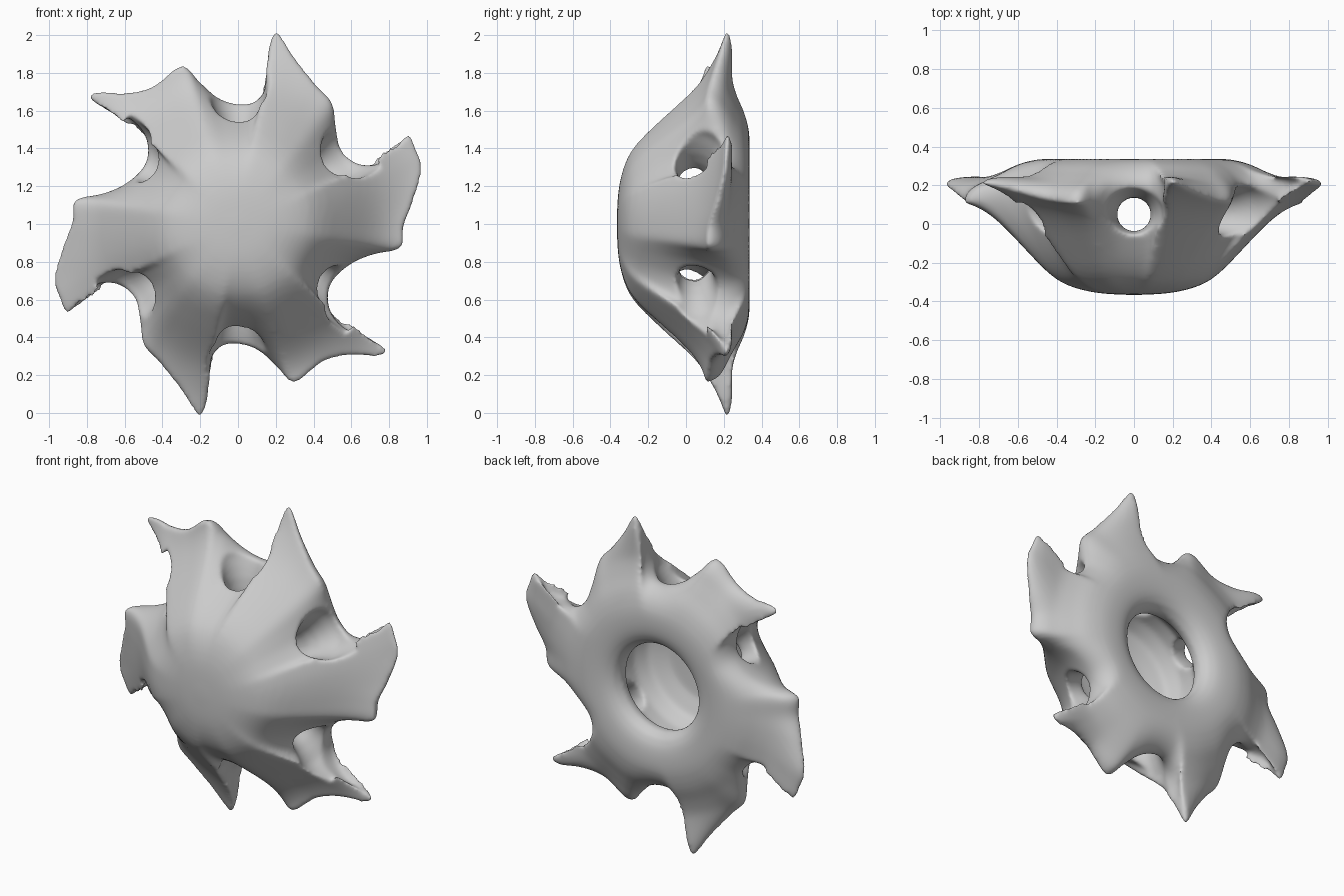
import bpy, bmesh, math
from mathutils import Vector

if "Cube" in bpy.data.objects:
    bpy.data.objects.remove(bpy.data.objects["Cube"])

# Half of the front outline (x, z from the centre, edge depth y); the other half is turned 180 degrees
HALF = [(0, .635, .2), (.095, .65, .2), (.15, .74, .2), (.165, .94, .2), (.2, 1.025, .215), (.24, .98, .2),
        (.31, .87, .17), (.42, .73, .13), (.5, .64, .12), (.52, .5, .17), (.55, .39, .2),
        (.635, .32, .2), (.73, .315, .2), (.82, .355, .2), (.9, .475, .22), (.955, .38, .21),
        (.975, .28, .2), (.93, .12, .16), (.88, -.01, .12), (.865, -.125, .11), (.72, -.16, .16),
        (.6, -.21, .2), (.5, -.3, .2), (.475, -.4, .2), (.51, -.5, .2), (.61, -.59, .2), (.73, -.63, .2),
        (.79, -.67, .21), (.74, -.705, .2), (.6, -.695, .17), (.45, -.73, .13), (.3, -.84, .1),
        (.21, -.76, .14), (.11, -.67, .19)]
FRONT = [(0, -.368), (.2, -.355), (.36, -.318), (.45, -.265), (.55, -.175), (.75, .015), (.9, .115), (1.05, .19)]
BACK = [(.25, .32), (.42, .335), (.5, .333), (.6, .31), (.7, .27), (.8, .247), (1.05, .27)]
CAVITY = [(.35, .325), (.3, .3), (.268, .25), (.275, .2), (.34, .15), (.41, .06), (.405, -.05),
          (.36, -.14), (.25, -.19), (.04, -.205)]
# Flared radial tunnel: distance from the centre, radius
TUNNEL = [(.28, .085), (.46, .088), (.53, .1), (.59, .12), (.65, .145), (.8, .17)]


def lookup(table, r):
    """Smooth curve through a table."""
    k = max(i for i in range(len(table) - 1) if i == 0 or r >= table[i][0])
    slope = []
    for i in (k, k + 1):
        a, b = table[max(i - 1, 0)], table[min(i + 1, len(table) - 1)]
        slope.append((b[1] - a[1]) / (b[0] - a[0]))
    (a, ya), (b, yb) = table[k], table[k + 1]
    h = b - a
    t = min(max((r - a) / h, 0), 1)
    return ((2 * t ** 3 - 3 * t * t + 1) * ya + (t ** 3 - 2 * t * t + t) * h * slope[0]
            + (3 * t * t - 2 * t ** 3) * yb + (t ** 3 - t * t) * h * slope[1])


def spline(points, steps):
    out, n = [], len(points)
    for i in range(n):
        a, b, c, d = (points[(i + k) % n] for k in (-1, 0, 1, 2))
        for j in range(steps):
            t = j / steps
            out.append(.5 * (2 * b + (c - a) * t + (2 * a - 5 * b + 4 * c - d) * t * t
                             + (3 * b - a - 3 * c + d) * t ** 3))
    return out


def loft(name, rings):
    """Closed solid through equal rings, capped at both ends."""
    bm = bmesh.new()
    vr = [[bm.verts.new(c) for c in ring] for ring in rings]
    count = len(rings[0])
    for a, b in zip(vr, vr[1:]):
        for i in range(count):
            j = (i + 1) % count
            bm.faces.new((a[i], a[j], b[j], b[i]))
    for ring in (vr[0], vr[-1]):
        hub = bm.verts.new(sum((v.co for v in ring), Vector()) / count)
        for i in range(count):
            bm.faces.new((ring[i], ring[(i + 1) % count], hub))
    bmesh.ops.recalc_face_normals(bm, faces=bm.faces)
    if bm.calc_volume(signed=True) < 0:
        bmesh.ops.reverse_faces(bm, faces=bm.faces)
    me = bpy.data.meshes.new(name)
    bm.to_mesh(me)
    bm.free()
    ob = bpy.data.objects.new(name, me)
    bpy.context.collection.objects.link(ob)
    return ob


def bake(ob, kind, minimum=1000, **settings):
    """Apply one modifier; keep the old mesh if the result is empty."""
    mod = ob.modifiers.new("step", kind)
    for key, value in settings.items():
        setattr(mod, key, value)
    bpy.context.view_layer.update()
    dg = bpy.context.evaluated_depsgraph_get()
    me = bpy.data.meshes.new_from_object(ob.evaluated_get(dg))
    ob.modifiers.remove(mod)
    if len(me.polygons) < minimum:
        return False
    ob.data = me
    return True


full = spline([Vector(p) for p in HALF] + [Vector((-x, -z, y)) for x, z, y in HALF], 5)
outline = [p.xy for p in full]
edge = [p.z for p in full]
N = len(outline)

# Smoothed spoke directions
ang = [math.atan2(p.y, p.x) for p in outline]
for i in range(1, N):
    while ang[i] - ang[i - 1] > math.pi:
        ang[i] -= 2 * math.pi
    while ang[i] - ang[i - 1] < -math.pi:
        ang[i] += 2 * math.pi
W = 22
dirs = []
for i in range(N):
    a = sum(ang[j % N] - 2 * math.pi * (j // N) for j in range(i - W, i + W + 1)) / (2 * W + 1)
    dirs.append(Vector((math.cos(a), math.sin(a))))


def ring_at(s, table, power, place):
    ring = []
    for o, d, e in zip(outline, dirs, edge):
        p = place(o, d, s)
        f = 1 - math.sqrt(max(0, 1 - s ** power))
        y = lookup(table, p.length)
        ring.append((p.x, y + (e - y) * f, p.y + 1))
    return ring


# Shell: front dome out to the outline, back in to the rim, then the cavity
n = 28
steps = [math.sin(math.pi / 2 * k / n) for k in range(n + 1)]
rings = [ring_at(s, FRONT, 5, lambda o, d, s: (d * (.55 * s)).lerp(o * s, s ** 1.5)) for s in steps[1:]]
rings += [ring_at(s, BACK, 4, lambda o, d, s: (d * .4).lerp(o, s)) for s in reversed(steps[:-1])]
rings += [[(d.x * r, y, d.y * r + 1) for d in dirs] for r, y in CAVITY]
shell = loft("spiked_shell", rings)
bake(shell, 'REMESH', mode='VOXEL', voxel_size=.011)

# Radial tunnels between the arms
for deg in (90, 33, -34, 270, 213, 146):
    a = math.radians(deg)
    axis = Vector((math.cos(a), 0, math.sin(a)))
    side = Vector((-math.sin(a), 0, math.cos(a)))
    cutter = loft("tunnel_cutter", [
        [Vector((0, .05 + w * math.sin(t * math.pi / 16), 1)) + axis * r + side * (w * math.cos(t * math.pi / 16))
         for t in range(32)] for r, w in TUNNEL])
    cutter.hide_render = True
    for solver in ('MANIFOLD', 'EXACT', 'FLOAT'):
        if bake(shell, 'BOOLEAN', operation='DIFFERENCE', solver=solver, object=cutter):
            break
    bpy.data.objects.remove(cutter)

# Melt the cuts into one flowing skin
bake(shell, 'REMESH', mode='VOXEL', voxel_size=.011)
bake(shell, 'SMOOTH', factor=.5, iterations=16)
for poly in shell.data.polygons:
    poly.use_smooth = True
